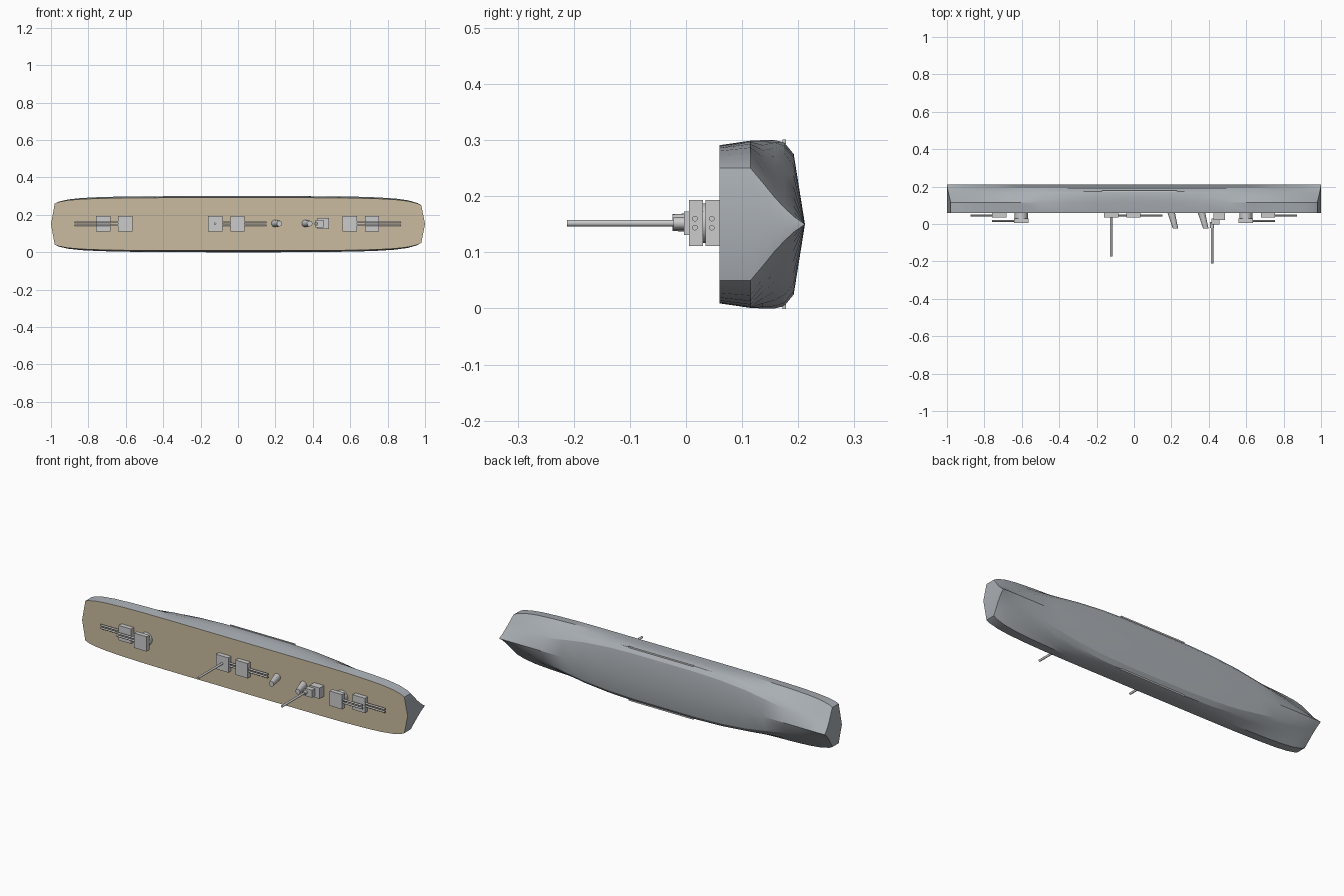
import bpy, bmesh, math
from mathutils import Vector

if "Cube" in bpy.data.objects:
    bpy.data.objects.remove(bpy.data.objects["Cube"])

ZC = 0.15      # centreline height
DECK = 0.06    # deck plane, facing -y


def material(name, color):
    m = bpy.data.materials.new(name)
    m.diffuse_color = color
    m.use_nodes = True
    m.node_tree.nodes["Principled BSDF"].inputs["Base Color"].default_value = m.diffuse_color
    return m


wood = material("deck_wood", (0.6, 0.5, 0.35, 1))


def make(name, bm):
    bmesh.ops.recalc_face_normals(bm, faces=bm.faces)
    me = bpy.data.meshes.new(name)
    bm.to_mesh(me)
    bm.free()
    ob = bpy.data.objects.new(name, me)
    bpy.context.collection.objects.link(ob)
    return ob


def box(name, x0, x1, y0, y1, z0, z1):
    bm = bmesh.new()
    bmesh.ops.create_cube(bm, size=1)
    for v in bm.verts:
        v.co = Vector(((x0 + x1) / 2 + v.co.x * (x1 - x0),
                       (y0 + y1) / 2 + v.co.y * (y1 - y0),
                       (z0 + z1) / 2 + v.co.z * (z1 - z0)))
    return make(name, bm)


def tube(name, a, b, r0, r1=None, n=12):
    r1 = r0 if r1 is None else r1
    a, b = Vector(a), Vector(b)
    bm = bmesh.new()
    bmesh.ops.create_cone(bm, cap_ends=True, segments=n, radius1=r0, radius2=r1,
                          depth=(b - a).length)
    rot = Vector((0, 0, 1)).rotation_difference(b - a)
    for v in bm.verts:
        v.co = rot @ v.co + (a + b) / 2
    ob = make(name, bm)
    ob.data.shade_smooth()
    ob.data.set_sharp_from_angle(angle=math.radians(40))
    return ob


# hull: cross-sections blended from fine ends to a full midship
levels = [0.06, 0.115, 0.137, 0.158, 0.175, 0.192, 0.212]
mid = [0.141, 0.149, 0.15, 0.15, 0.146, 0.125, 0.0]
end = [0.1, 0.1, 0.074, 0.048, 0.03, 0.014, 0.0]
# |x|, underwater fullness, side fullness
stations = [(0, 1, 1), (0.2, 1, 1), (0.35, 0.95, 1), (0.5, 0.83, 0.99), (0.62, 0.66, 0.96),
            (0.74, 0.47, 0.88), (0.84, 0.3, 0.75), (0.91, 0.17, 0.55), (0.96, 0.07, 0.25),
            (1.0, 0, 0)]
line = [(-x, f, s) for x, f, s in reversed(stations[1:])] + stations
bm = bmesh.new()
rings = []
for x, f, s in line:
    sides = {}
    for sg in (-1, 1):
        col = []
        for j, y in enumerate(levels[:-1]):
            t = s if j < 2 else f + (s - f) * max(0, (4 - j) / 6)
            e = end[j] * (1.1 if x < 0 else 1.0)
            hw = e + (mid[j] - e) * t
            px = x if abs(x) < 1 else math.copysign(1 - 0.2 * end[j], x)
            col.append(bm.verts.new((px, y, ZC + sg * hw)))
        sides[sg] = col
    keel = bm.verts.new((x, levels[-1], ZC))
    rings.append(sides[-1] + [keel] + sides[1][::-1])
for a, b in zip(rings, rings[1:]):
    for j in range(len(a) - 1):
        bm.faces.new((a[j], a[j + 1], b[j + 1], b[j]))
stems = []
for ring, x in ((rings[0], -1), (rings[-1], 1)):
    stem = [bm.verts.new((x, y, ZC)) for y in levels[:-1]] + [ring[6]]
    stems.append(stem[0])
    for half in (ring[:7], ring[6:][::-1]):
        for j in range(6):
            q = [half[j], half[j + 1], stem[j + 1], stem[j]]
            bm.faces.new(q[:3] + q[3:] if q[1] is not q[2] else [q[0], q[1], q[3]])
deck = bm.faces.new([stems[0]] + [r[0] for r in rings] + [stems[1]]
                    + [r[-1] for r in reversed(rings)])
deck.material_index = 1
hull = make("hull", bm)
hull.data.materials.append(material("hull_grey", (0.4, 0.43, 0.46, 1)))
hull.data.materials.append(wood)
for p in hull.data.polygons:
    p.use_smooth = p.material_index == 0
hull.data.set_sharp_from_angle(angle=math.radians(25))

# bilge keels
for sg in (-1, 1):
    box("bilge_keel", -0.17, 0.23, 0.172, 0.178, ZC + sg * 0.147 - 0.004, ZC + sg * 0.147 + 0.004)


# gun turrets: centre x, barrel direction, raised or not
def turret(x, d, raised):
    y0 = 0.005 if raised else 0.035
    y1 = y0 + 0.025
    box("turret", x - 0.038, x + 0.038, y0, y1, 0.111, 0.193)
    tube("barbette", (x, y1 - 0.002, 0.152), (x, DECK + 0.005, 0.152), 0.035, n=20)
    for z in (0.144, 0.16):
        tube("gun_barrel", (x + d * 0.03, y0 + 0.011, z), (x + d * 0.155, y0 + 0.011, z), 0.005)


for args in ((-0.72, -1, False), (-0.603, -1, True), (-0.122, 1, False),
             (-0.003, 1, False), (0.598, 1, True), (0.717, 1, False)):
    turret(*args)

# raked funnels
for x in (0.222, 0.384):
    f = tube("funnel", (x - 0.024, DECK + 0.005, 0.153), (x, -0.024, 0.153), 0.02, 0.015, 16)
    for v in f.data.vertices:
        if v.co.y < 0:
            v.co.y = -0.024

# bridge blocks and masts
box("bridge_base", 0.425, 0.486, 0.022, DECK + 0.003, 0.123, 0.183)
box("bridge_top", 0.415, 0.458, -0.004, 0.03, 0.131, 0.173)
tube("mast_base", (0.418, 0.01, 0.152), (0.418, -0.022, 0.152), 0.011)
tube("fore_mast", (0.418, 0, 0.152), (0.418, -0.212, 0.152), 0.006)
tube("aft_mast", (-0.122, 0.05, 0.152), (-0.122, -0.175, 0.152), 0.006)
